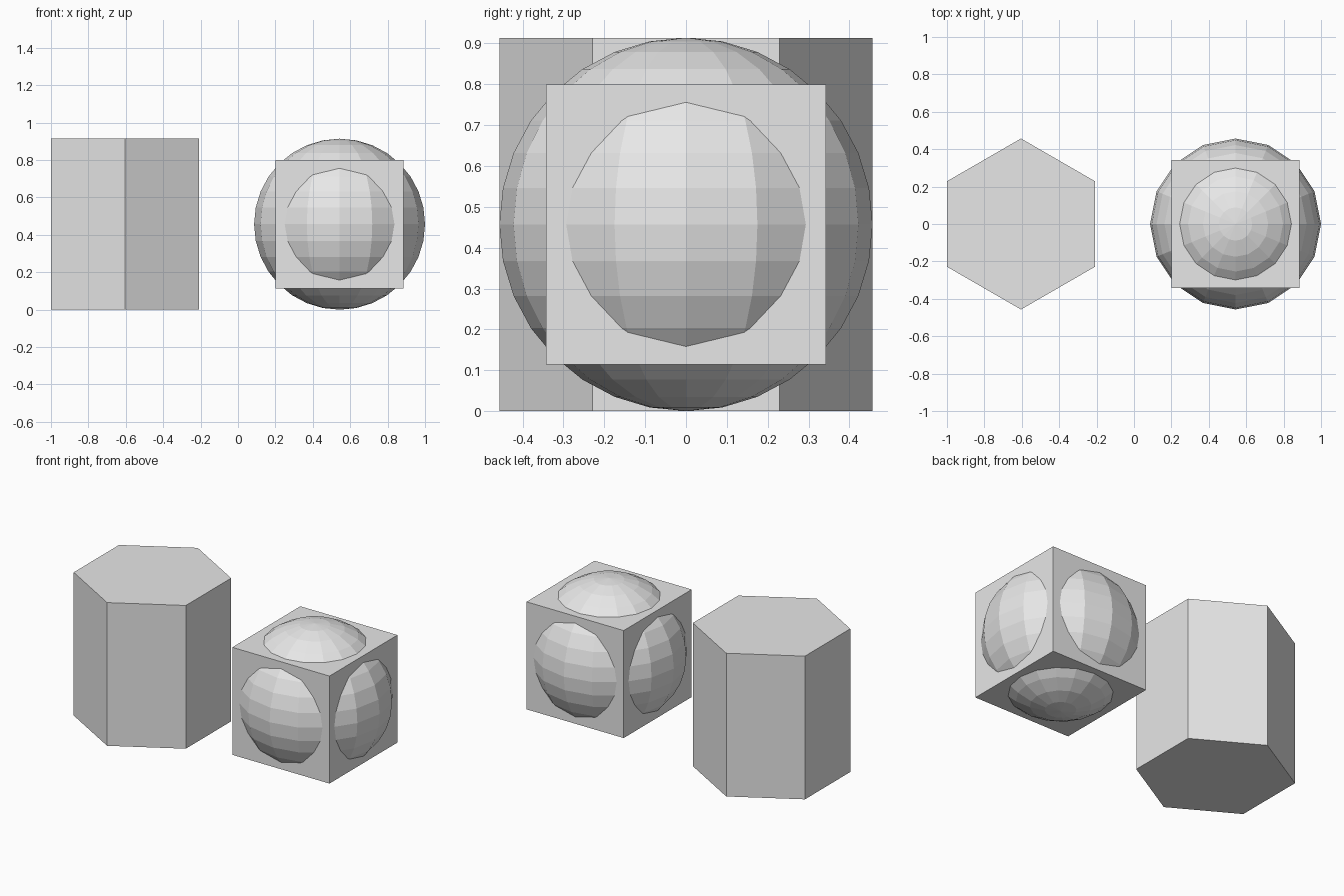
import bpy
import math

default = bpy.data.objects.get("Cube")
if default:
    bpy.data.objects.remove(default, do_unlink=True)

RADIUS = 0.457      # shared by the sphere and the hexagonal prism
BALL_X = 0.543
PRISM_X = -1 + RADIUS * math.cos(math.radians(30))

grey = bpy.data.materials.new("light_grey")
grey.use_nodes = True
grey.diffuse_color = (0.8, 0.8, 0.8, 1)
grey.node_tree.nodes["Principled BSDF"].inputs["Base Color"].default_value = (0.8, 0.8, 0.8, 1)


def finish(name):
    """Name the newest primitive, colour it and keep its faces flat."""
    part = bpy.context.object
    part.name = name
    part.data.materials.append(grey)
    bpy.ops.object.shade_flat()
    return part


# Hexagonal prism, with corners pointing to the front and back
bpy.ops.mesh.primitive_cylinder_add(vertices=6, radius=RADIUS, depth=2 * RADIUS,
                                    location=(PRISM_X, 0, RADIUS))
finish("hexagonal_prism")

# Cube with a faceted sphere bulging through every face
bpy.ops.mesh.primitive_cube_add(size=0.686, location=(BALL_X, 0, RADIUS))
finish("box")
bpy.ops.mesh.primitive_uv_sphere_add(segments=16, ring_count=16, radius=RADIUS,
                                     location=(BALL_X, 0, RADIUS))
finish("faceted_sphere")
